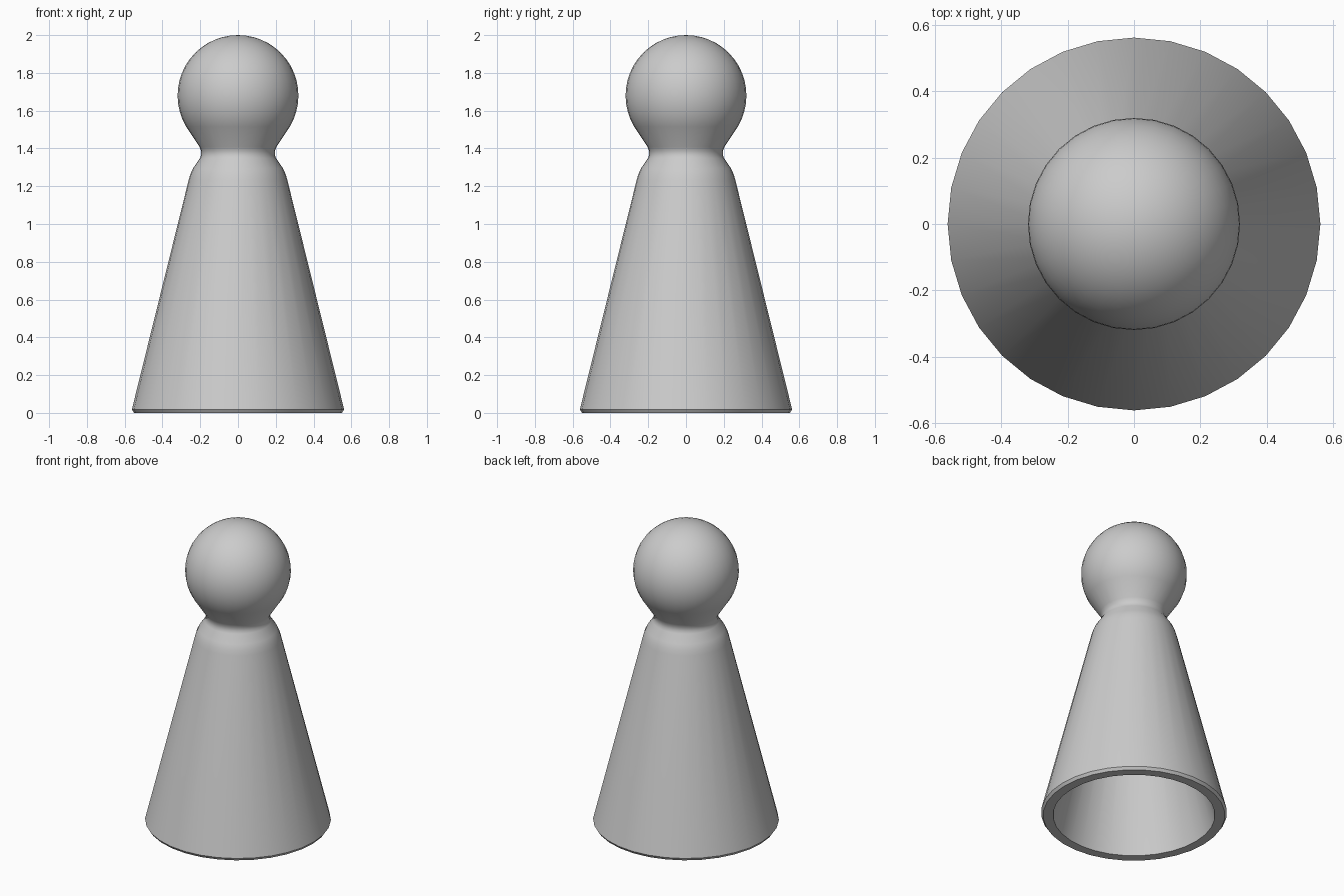
import bpy, bmesh
from math import sin, cos, pi, radians

if "Cube" in bpy.data.objects:
    bpy.data.objects.remove(bpy.data.objects["Cube"])

SIDES = 32
HEAD_Z, HEAD_R, WALL = 1.68, 0.32, 0.07


def head_arc(radius, start, steps=16):
    """Points (r, z) up the round head, from a start angle to the pole."""
    angles = [start + (pi / 2 - start) * i / steps for i in range(steps + 1)]
    return [(max(radius * cos(a), 0) if i < steps else 0.0,
             HEAD_Z + radius * sin(a)) for i, a in enumerate(angles)]


def lathe(name, profile):
    """Turn a closed profile around z into a smooth object."""
    bm = bmesh.new()
    verts = [bm.verts.new((r, 0, z)) for r, z in profile]
    edges = [bm.edges.new((a, b)) for a, b in zip(verts, verts[1:])]
    edges.append(bm.edges.new((verts[-1], verts[0])) if profile[-1][0] > 0
                 else edges[-1])
    bmesh.ops.spin(bm, geom=verts + list(set(edges)), cent=(0, 0, 0), axis=(0, 0, 1),
                   angle=2 * pi, steps=SIDES, use_duplicate=False)
    bmesh.ops.remove_doubles(bm, verts=bm.verts, dist=1e-4)
    bmesh.ops.recalc_face_normals(bm, faces=bm.faces)
    mesh = bpy.data.meshes.new(name)
    bm.to_mesh(mesh)
    bm.free()
    obj = bpy.data.objects.new(name, mesh)
    bpy.context.collection.objects.link(obj)
    bpy.context.view_layer.objects.active = obj
    obj.select_set(True)
    bpy.ops.object.shade_smooth_by_angle(angle=radians(35))
    obj.select_set(False)
    return obj


# Outside: cone body, rounded shoulder, narrow neck, ball head
outer = [(0.55, 0), (0.562, 0.018), (0.262, 1.23), (0.253, 1.262), (0.238, 1.295),
         (0.202, 1.348), (0.195, 1.365), (0.195, 1.385), (0.203, 1.407)]
outer += head_arc(HEAD_R, radians(-31))

# Inside: the same shape, one wall thickness in
inner = [(0.49, 0), (0.193, 1.21), (0.178, 1.25), (0.132, 1.32), (0.122, 1.37),
         (0.135, 1.43)]
inner += head_arc(HEAD_R - WALL, radians(-31))

# One wall: down the inside, across the base rim, up the outside
lathe("hollow_game_piece", inner[::-1] + outer)
